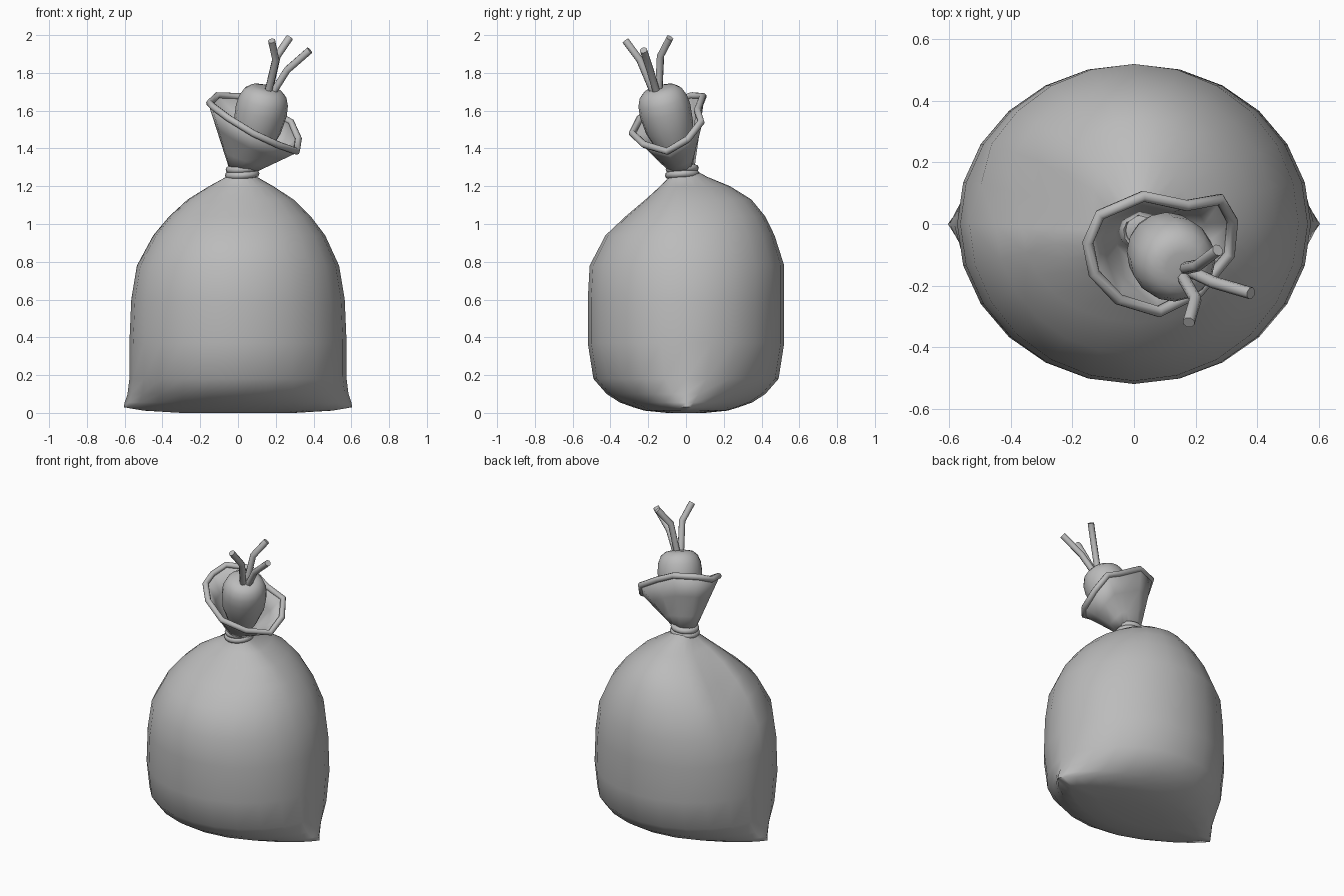
import bpy, bmesh, math
from mathutils import Vector

cube = bpy.data.objects.get("Cube")
if cube:
    bpy.data.objects.remove(cube)

grey = bpy.data.materials.new("plain grey")
grey.use_nodes = True
colour = (0.5, 0.5, 0.5, 1)
grey.diffuse_color = colour
grey.node_tree.nodes["Principled BSDF"].inputs["Base Color"].default_value = colour


def loft(name, rings, cap_start=True, cap_end=True, angle=60):
    """Skin a list of equal-length point rings."""
    bm = bmesh.new()
    rows = [[bm.verts.new(p) for p in ring] for ring in rings]
    n = len(rows[0])
    for low, high in zip(rows, rows[1:]):
        for i in range(n):
            j = (i + 1) % n
            bm.faces.new((low[i], low[j], high[j], high[i]))
    if cap_start:
        bm.faces.new(rows[0][::-1])
    if cap_end:
        bm.faces.new(rows[-1])
    bmesh.ops.recalc_face_normals(bm, faces=bm.faces)
    mesh = bpy.data.meshes.new(name)
    bm.to_mesh(mesh)
    bm.free()
    mesh.materials.append(grey)
    obj = bpy.data.objects.new(name, mesh)
    bpy.context.collection.objects.link(obj)
    bpy.ops.object.select_all(action='DESELECT')
    obj.select_set(True)
    bpy.context.view_layer.objects.active = obj
    bpy.ops.object.shade_smooth_by_angle(angle=math.radians(angle))
    return obj


# Sack body: height, half width, front depth, back depth, corner pinch
profile = [
    (0.0, .30, .10, .10, 1.5), (.012, .50, .22, .22, 1.6),
    (.03, .605, .28, .28, 1.7), (.055, .60, .35, .35, 1.6),
    (.10, .585, .42, .42, 1.35), (.18, .575, .49, .49, 1.1),
    (.37, .575, .52, .52, 1), (.60, .565, .52, .52, 1),
    (.78, .535, .51, .52, 1), (.94, .455, .42, .475, 1),
    (1.04, .375, .31, .43, 1), (1.13, .28, .20, .36, 1),
    (1.20, .17, .12, .25, 1), (1.25, .08, .07, .13, 1),
    (1.29, .06, .06, .06, 1)]
SIDES = 24
FOLD = 11          # side index where the cloth is creased
rings = []
for z, rx, front, back, pinch in profile:
    ring = []
    shift = .02 * max(0, (z - .78) / .5)
    crease = max(0, 1 - abs(z - 1.04) / .34)
    for i in range(SIDES):
        a = math.tau * i / SIDES
        c, s = math.cos(a), math.sin(a)
        y = (back if s > 0 else front) * math.copysign(abs(s) ** pinch, s)
        k = 1 - .16 * crease if i == FOLD else 1
        ring.append((rx * c * k + shift, y * k - shift, z))
    rings.append(ring)
loft("sack_body", rings, angle=80)

# Cord wound twice round the neck
for label, z, radius in (("lower", 1.262, .072), ("upper", 1.292, .068)):
    bpy.ops.mesh.primitive_torus_add(
        location=(.022, -.02, z), rotation=(.06, -.06, 0), major_radius=radius,
        minor_radius=.02, major_segments=20, minor_segments=8)
    cord = bpy.context.object
    cord.name = label + "_neck_cord"
    cord.data.materials.append(grey)
    bpy.ops.object.shade_smooth_by_angle(angle=math.radians(80))

# Flared, tilted mouth of the sack
rim = [Vector(p) for p in (
    (.32, .01, 1.45), (.28, .08, 1.54), (.17, .06, 1.60), (.03, .09, 1.675),
    (-.11, .03, 1.68), (-.15, -.06, 1.64), (-.13, -.16, 1.62),
    (-.05, -.245, 1.56), (.08, -.285, 1.48), (.21, -.22, 1.42),
    (.31, -.10, 1.385))]
neck = []
for p in rim:
    d = Vector((p.x - .06, p.y + .08, 0)).normalized() * .055
    neck.append(Vector((.022 + d.x, -.02 + d.y, 1.275)))
mouth_rings = [[n.lerp(p, t) for n, p in zip(neck, rim)] for t in (0, .3, .65, 1)]
mouth = loft("sack_mouth", mouth_rings, False, False, 80)
solid = mouth.modifiers.new("cloth thickness", 'SOLIDIFY')
solid.thickness = .016
solid.offset = 0


def tube(name, points, radius, cyclic=False, sides=1):
    curve = bpy.data.curves.new(name, 'CURVE')
    curve.dimensions = '3D'
    curve.bevel_depth = radius
    curve.bevel_resolution = sides
    curve.use_fill_caps = True
    spline = curve.splines.new('POLY')
    spline.points.add(len(points) - 1)
    for target, p in zip(spline.points, points):
        target.co = (*p, 1)
    spline.use_cyclic_u = cyclic
    spline.use_smooth = True
    curve.materials.append(grey)
    obj = bpy.data.objects.new(name, curve)
    bpy.context.collection.objects.link(obj)


# Rolled hem along the mouth
tube("mouth_hem", rim, .019, True, 2)

# Stout root leaning out of the mouth
base, tip = Vector((.05, -.03, 1.29)), Vector((.152, -.142, 1.722))
axis = tip - base
turn = Vector((0, 0, 1)).rotation_difference(axis)
root_profile = [(0, .03), (.25, .09), (.5, .128), (.72, .138), (.84, .132),
                (.93, .115), (.985, .085), (1.0, .05)]
root_rings = []
for t, r in root_profile:
    root_rings.append([
        base + axis * t + turn @ Vector((r * math.cos(math.tau * i / 16),
                                         r * math.sin(math.tau * i / 16), 0))
        for i in range(16)])
loft("root_body", root_rings, angle=80)

# Bent leaf stalks
stalks = {
    "front_stalk": ((.155, -.165, 1.68), (.20, -.245, 1.87), (.178, -.32, 1.97)),
    "back_stalk": ((.16, -.145, 1.68), (.207, -.135, 1.89), (.272, -.085, 1.985)),
    "side_stalk": ((.175, -.15, 1.68), (.26, -.19, 1.815), (.38, -.225, 1.92)),
}
for name, points in stalks.items():
    tube(name, points, .02, sides=2)
